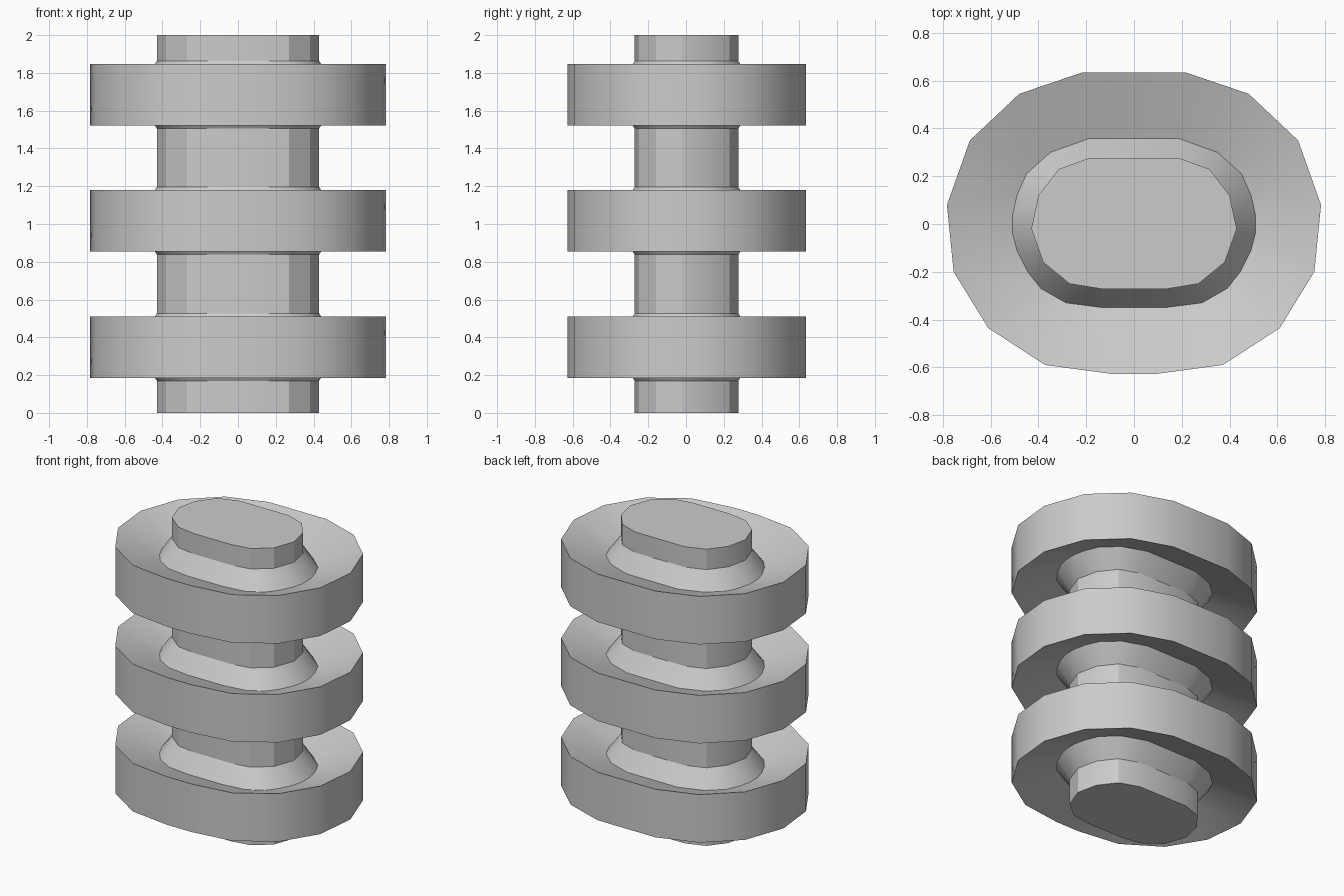
import bpy, bmesh
from math import atan2, pi, radians

cube = bpy.data.objects.get("Cube")
if cube:
    bpy.data.objects.remove(cube, do_unlink=True)

grey = bpy.data.materials.new("plain grey")
grey.use_nodes = True
COLOUR = (0.6, 0.6, 0.6, 1)
grey.diffuse_color = COLOUR
grey.node_tree.nodes["Principled BSDF"].inputs["Base Color"].default_value = COLOUR

# Right halves of the cross-sections, from front to back
SHAFT = [(.135, -.272), (.27, -.25), (.38, -.16), (.43, -.02), (.4, .12), (.315, .23), (.185, .277)]
COLLAR = [(.13, -.35), (.285, -.33), (.39, -.27), (.445, -.2), (.49, -.11), (.508, -.04), (.508, .04),
          (.49, .12), (.45, .21), (.35, .3), (.19, .357)]
RIM = [(.09, -.628), (.372, -.59), (.61, -.436), (.755, -.2), (.783, .08), (.687, .35), (.48, .545), (.215, .635)]


def mirrored(half):
    return half + [(-x, y) for x, y in reversed(half)]


def turn(v):
    return atan2(v.co.x, -v.co.y) % (2 * pi)


def bridge(bm, low, high):
    """Join two closed loops, stepping along whichever lags in angle."""
    n, m = len(low), len(high)
    if n == m:
        for i in range(n):
            k = (i + 1) % n
            bm.faces.new((low[i], low[k], high[k], high[i]))
        return
    ahead = lambda loop, i: turn(loop[i % len(loop)]) + 2 * pi * (i // len(loop))
    i = j = 0
    while i < n or j < m:
        a, b = low[i % n], high[j % m]
        if j == m or (i < n and ahead(low, i + 1) <= ahead(high, j + 1)):
            i += 1
            bm.faces.new((a, low[i % n], b))
        else:
            j += 1
            bm.faces.new((a, high[j % m], b))


def loft(name, sections, capped=False):
    bm = bmesh.new()
    loops = [[bm.verts.new((x, y, z)) for x, y in mirrored(half)] for half, z in sections]
    for low, high in zip(loops, loops[1:]):
        bridge(bm, low, high)
    if capped:
        bm.faces.new(loops[0][::-1])
        bm.faces.new(loops[-1])
    mesh = bpy.data.meshes.new(name)
    bm.to_mesh(mesh)
    bm.free()
    mesh.materials.append(grey)
    obj = bpy.data.objects.new(name, mesh)
    bpy.context.collection.objects.link(obj)
    bpy.ops.object.select_all(action='DESELECT')
    obj.select_set(True)
    bpy.context.view_layer.objects.active = obj
    bpy.ops.object.shade_smooth_by_angle(angle=radians(30))
    return obj


# Central shaft
loft("shaft", [(SHAFT, 0), (SHAFT, 2)], capped=True)

# Dished discs with sloping collars around the shaft
for name, z in (("lower_disc", .348), ("middle_disc", 1.017), ("upper_disc", 1.684)):
    loft(name, [(SHAFT, z - .178), (COLLAR, z - .062), (RIM, z - .162),
                (RIM, z + .162), (COLLAR, z + .062), (SHAFT, z + .178)])
